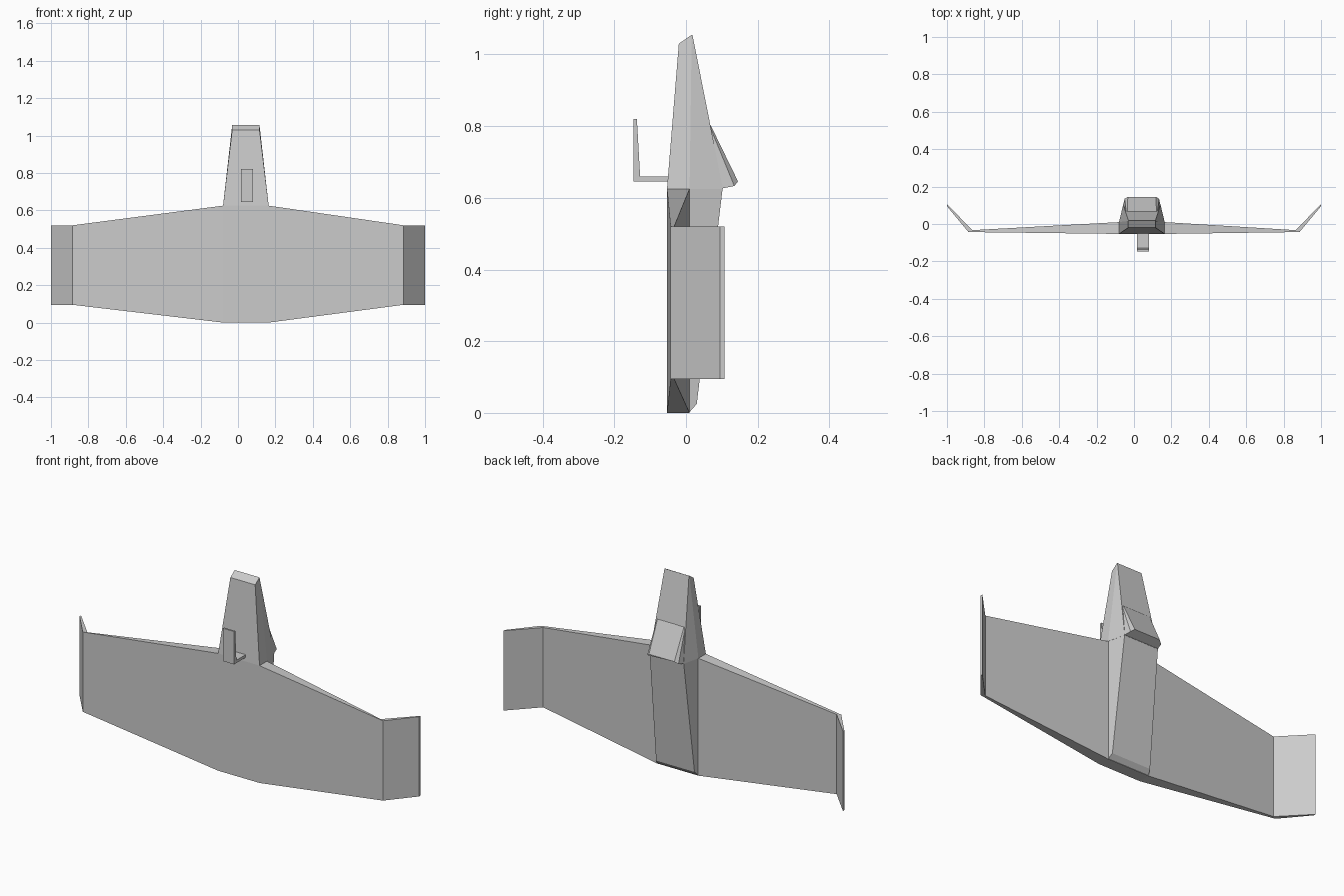
import bpy, bmesh

if "Cube" in bpy.data.objects:
    bpy.data.objects.remove(bpy.data.objects["Cube"])

CX = 0.042  # the body sits slightly off the wing's centre


def loft(name, rings):
    """Skin a closed solid through rings of equal point count."""
    bm = bmesh.new()
    loops = [[bm.verts.new(p) for p in ring] for ring in rings]
    n = len(loops[0])
    for a, b in zip(loops, loops[1:]):
        for i in range(n):
            j = (i + 1) % n
            bm.faces.new((a[i], a[j], b[j], b[i]))
    bm.faces.new(loops[0])
    bm.faces.new(loops[-1])
    bmesh.ops.remove_doubles(bm, verts=bm.verts, dist=0.0005)
    bmesh.ops.recalc_face_normals(bm, faces=bm.faces)
    mesh = bpy.data.meshes.new(name)
    bm.to_mesh(mesh)
    bm.free()
    obj = bpy.data.objects.new(name, mesh)
    bpy.context.collection.objects.link(obj)
    return obj


def sym(half):
    """Mirror (half width, y, z) points about the body centre into a ring."""
    return ([(CX + w, y, z) for w, y, z in half] +
            [(CX - w, y, z) for w, y, z in reversed(half)])


def section(x_out, y_out, x_in, y_in, z0, z1):
    """Four-cornered wing section: outer (front) and inner (back) skin."""
    return [(x_out, y_out, z0), (x_out, y_out, z1),
            (x_in, y_in, z1), (x_in, y_in, z0)]


# Wing with upturned tips
half_wing = [(1.0, 0.095, 1.0, 0.107, 0.095, 0.52),
             (0.885, -0.043, 0.865, -0.033, 0.095, 0.52)]
right = [section(*s) for s in half_wing]
left = [[(-x, y, z) for x, y, z in r] for r in right]
roots = [section(CX + s * 0.122, -0.053, CX + s * 0.122, 0.01, 0.0, 0.625)
         for s in (-1, 1)]
loft("wing", left + roots + right[::-1])

# Rear body along the back of the wing
loft("rear_body", [
    sym([(0.121, 0.009, 0.001), (0.113, 0.03, 0.025)]),
    sym([(0.121, 0.009, 0.625), (0.10, 0.102, 0.625)]),
])

# Tapered nose
loft("nose", [
    sym([(0.122, -0.053, 0.625), (0.122, 0.01, 0.625), (0.10, 0.103, 0.625)]),
    sym([(0.073, -0.02, 1.03), (0.073, 0.016, 1.055), (0.072, 0.018, 1.055)]),
])

# Canopy wedge
loft("canopy", [
    sym([(0.084, 0.055, 0.812), (0.083, 0.062, 0.81), (0.078, 0.07, 0.80)]),
    sym([(0.10, 0.100, 0.626), (0.092, 0.135, 0.633), (0.075, 0.145, 0.646)]),
])

# L-shaped probe under the nose
profile = [(-0.04, 0.645), (-0.147, 0.645), (-0.147, 0.82),
           (-0.137, 0.82), (-0.128, 0.66), (-0.04, 0.66)]
loft("probe", [[(x, y, z) for y, z in profile] for x in (0.015, 0.08)])
